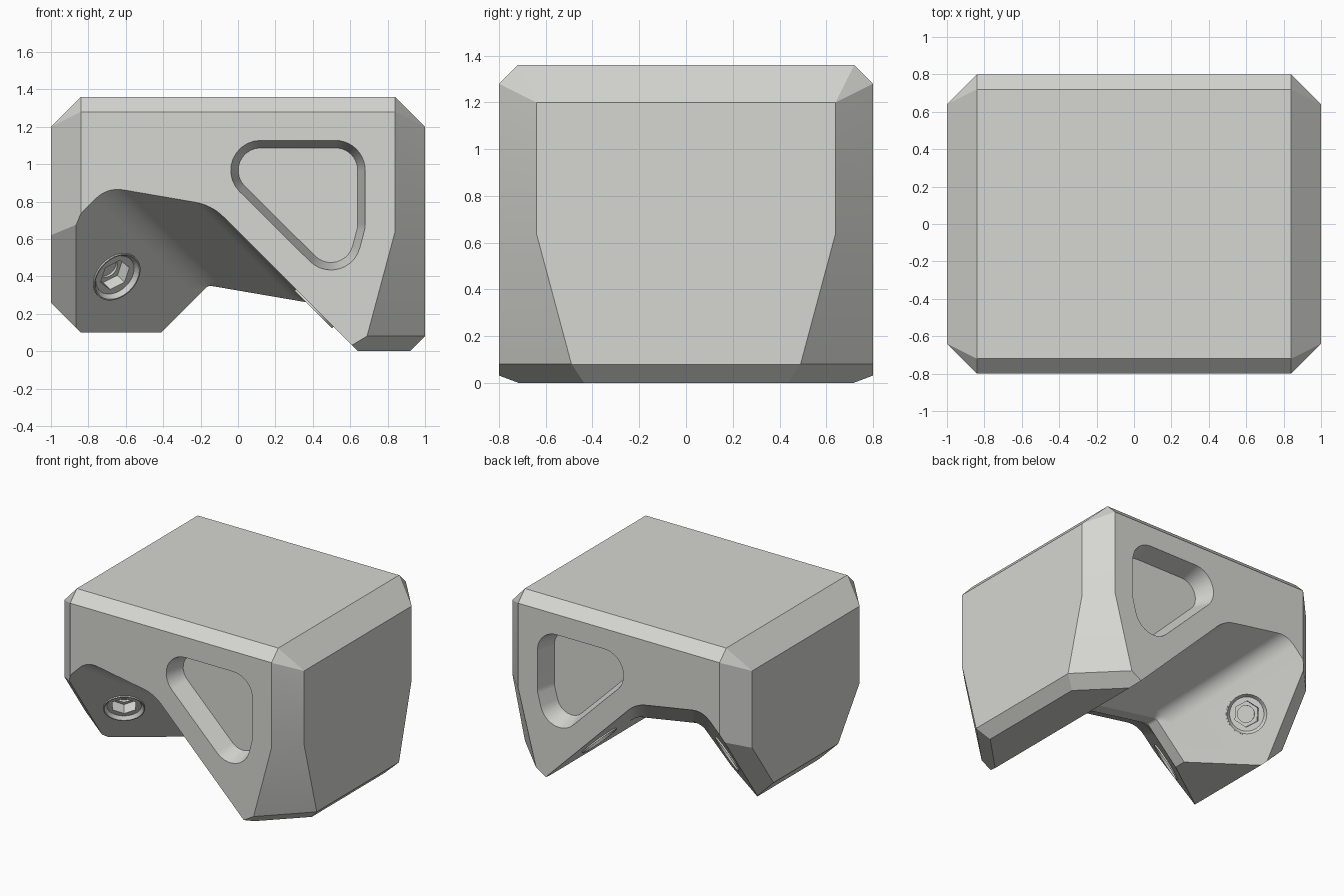
import bpy, bmesh, math
from mathutils import Vector, Matrix

if "Cube" in bpy.data.objects:
    bpy.data.objects.remove(bpy.data.objects["Cube"], do_unlink=True)

grey = bpy.data.materials.new("warm_grey")
grey.use_nodes = True
grey.diffuse_color = (0.67, 0.67, 0.64, 1)
grey.node_tree.nodes["Principled BSDF"].inputs["Base Color"].default_value = grey.diffuse_color
ROOT2 = math.sqrt(2)


def finish(bm, name):
    bmesh.ops.recalc_face_normals(bm, faces=bm.faces)
    mesh = bpy.data.meshes.new(name)
    bm.to_mesh(mesh)
    bm.free()
    mesh.materials.append(grey)
    ob = bpy.data.objects.new(name, mesh)
    bpy.context.collection.objects.link(ob)
    return ob


def loft(rings, name):
    """Closed solid through rings that share a point count."""
    bm = bmesh.new()
    loops = [[bm.verts.new(p) for p in ring] for ring in rings]
    for a, b in zip(loops, loops[1:]):
        for i in range(len(a)):
            j = (i + 1) % len(a)
            bm.faces.new((a[i], a[j], b[j], b[i]))
    bm.faces.new(loops[0])
    bm.faces.new(loops[-1])
    return finish(bm, name)


def activate(ob):
    bpy.ops.object.select_all(action="DESELECT")
    ob.select_set(True)
    bpy.context.view_layer.objects.active = ob


def subtract(ob, cutter):
    cutter.hide_render = True
    mod = ob.modifiers.new("cut", "BOOLEAN")
    mod.operation, mod.solver, mod.object = "DIFFERENCE", "EXACT", cutter
    activate(ob)
    bpy.ops.object.modifier_apply(modifier=mod.name)
    bpy.data.objects.remove(cutter, do_unlink=True)


def smooth(ob):
    activate(ob)
    bpy.ops.object.shade_smooth_by_angle(angle=math.radians(25))


def rounded(a, b, c, size, steps=8):
    """Soft corner at b between the directions to a and c."""
    a, b, c = Vector(a), Vector(b), Vector(c)
    p, q = b + (a - b).normalized() * size, b + (c - b).normalized() * size
    ts = [i / steps for i in range(steps + 1)]
    return [p * (1 - t) ** 2 + b * 2 * t * (1 - t) + q * t * t for t in ts]


def prism(normal, centre, stations, sides, name):
    """Turned solid along a normal; stations are (height, radius)."""
    turn = Vector(normal).to_track_quat("Z", "Y")
    angles = [2 * math.pi * (i + 0.5) / sides for i in range(sides)]
    return loft([[Vector(centre) + turn @ Vector((r * math.cos(a), r * math.sin(a), h))
                  for a in angles] for h, r in stations], name)


# Body: a block trimmed by planes, each keeping normal . point <= distance
bm = bmesh.new()
bmesh.ops.create_cube(bm, size=1, matrix=Matrix.Translation((0, 0, 0.68))
                      @ Matrix.Diagonal((2, 1.6, 1.36, 1)))
planes = [((1, 0, -1), 0.92), ((-1, 0, -1), 0.74)]
for sx in (1, -1):
    planes.append(((sx, 0, 1), 2.2))                   # top side chamfers
for sy in (1, -1):
    planes += [((0, sy, 1), 2.08),                     # top front and back chamfers
               ((1, sy, -0.268), 1.64 - 0.268 * 0.64),  # tapered corners
               ((1, sy, -1.68), 1.355),                # foot corners
               ((-1, sy * ROOT2, -1), 1.285)]          # small leg corners
    for sx in (1, -1):
        planes += [((sx, sy, 0), 1.64), ((3 * sx, 2 * sy, 2), 6.68)]
for n, d in planes:
    n = Vector(n)
    bmesh.ops.bisect_plane(bm, geom=bm.verts[:] + bm.edges[:] + bm.faces[:], dist=1e-5,
                           plane_co=n * d / n.length_squared, plane_no=n, clear_outer=True)
    bmesh.ops.holes_fill(bm, edges=[e for e in bm.edges if e.is_boundary], sides=0)
    bmesh.ops.remove_doubles(bm, verts=bm.verts, dist=1e-4)
body = finish(bm, "body")

# Small leg stops above the foot
leg_trim = loft([[(-2, y, -1), (0.2, y, -1), (0.2, y, 0.1), (-2, y, 0.1)] for y in (-1, 1)],
                "leg_trim")
subtract(body, leg_trim)


def channel_ring(y, size):
    """Underside section at y: leg plane, sloped ceiling, foot plane."""
    fall = 0.1716
    leg, ceiling = 0.445 + ROOT2 * abs(y), 0.298 + 0.574 * abs(y)
    x1 = (ceiling - leg) / (1 + fall)
    x2 = (0.64 - ceiling) / (1 - fall)
    p0, p1 = (-4, -4 + leg), (x1, x1 + leg)
    p2, p3 = (x2, 0.64 - x2), (3, -2.36)
    points = [Vector(p0)] + rounded(p0, p1, p2, size) + rounded(p1, p2, p3, size) + [Vector(p3)]
    return [(p.x, y, p.y) for p in points]


# Skewed channel opening to the front and back, with a blunted ridge in the middle
sections = [(0.9, 0.09), (0.1, 0.09), (0.046, 0.02)]
subtract(body, loft([channel_ring(-y, s) for y, s in sections]
                    + [channel_ring(y, s) for y, s in reversed(sections)], "channel"))

# Rounded triangular pockets: corner centre and the arc it sweeps
corners = [(0.121, 0.967, 225, 90), (0.52, 0.967, 90, 0),
           (0.52, 0.681, 0, -15), (0.497, 0.594, -15, -135)]


def pocket_ring(y, r, steps=10):
    ring = []
    for cx, cz, start, end in corners:
        for i in range(steps + 1):
            a = math.radians(start + (end - start) * i / steps)
            ring.append((cx + r * math.cos(a), y, cz + r * math.sin(a)))
    return ring


for side in (1, -1):
    rings = [pocket_ring(side * y, r) for y, r in ((0.8725, 0.18), (0.655, 0.12))]
    subtract(body, loft(rings, "pocket"))

# Socket bolts with a dished rim in the leg and foot faces
for side, word in ((-1, "front"), (1, "back")):
    seats = [("leg", (-0.65, side * 0.428, 0.4), (1, side * ROOT2, -1)),
             ("foot", (0.41, side * 0.45, 0.23), (-1, 0, -1))]
    for part, centre, normal in seats:
        subtract(body, prism(normal, centre, [(-0.12, 0.138), (0.1, 0.138)], 32, "bolt_well"))
        bolt = prism(normal, centre, [(-0.14, 0.143), (0.01, 0.143), (0.01, 0.136),
                                      (-0.015, 0.118)], 32, f"{word}_{part}_bolt")
        subtract(bolt, prism(normal, centre, [(-0.09, 0.09), (0.1, 0.09)], 6, "hex_socket"))
        subtract(bolt, prism(normal, centre, [(-0.105, 0.058), (0, 0.058)], 24, "socket_bore"))
        smooth(bolt)

smooth(body)
weighted = body.modifiers.new("clean_shading", "WEIGHTED_NORMAL")
weighted.keep_sharp = True
